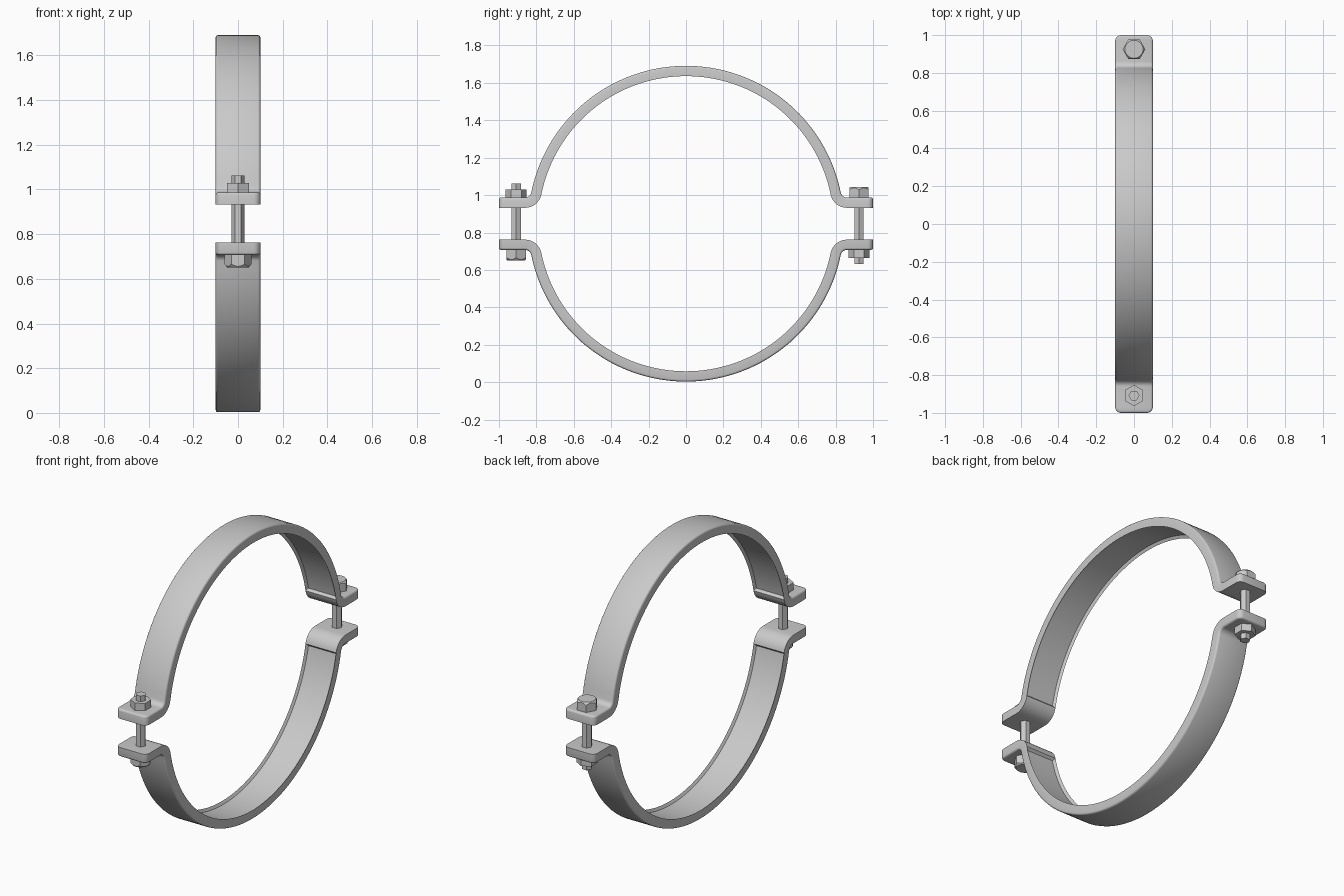
import bpy, bmesh, math
from math import sin, cos, pi

cube = bpy.data.objects.get("Cube")
if cube:
    bpy.data.objects.remove(cube)

steel = bpy.data.materials.new("grey_steel")
steel.use_nodes = True
GREY = (0.59, 0.59, 0.59, 1)
steel.diffuse_color = GREY
steel.node_tree.nodes["Principled BSDF"].inputs["Base Color"].default_value = GREY

MID_Z = 0.847        # height of the ring centre
RADIUS = 0.8165      # strap centre line
THICK = 0.055
HALF_W = 0.1
TAB_Z = 0.1125       # tab centre line above the ring centre
FILLET = 0.062
CORNER = 0.03        # rounded tab corners
ARC_STEPS = 36
TAB_STEPS = 5


def finish(bm, name):
    bmesh.ops.recalc_face_normals(bm, faces=bm.faces)
    mesh = bpy.data.meshes.new(name)
    bm.to_mesh(mesh)
    bm.free()
    mesh.materials.append(steel)
    obj = bpy.data.objects.new(name, mesh)
    bpy.context.collection.objects.link(obj)
    bpy.ops.object.select_all(action="DESELECT")
    obj.select_set(True)
    bpy.context.view_layer.objects.active = obj
    bpy.ops.object.shade_smooth_by_angle(angle=math.radians(32))


def strap_path():
    """Stations (y, z, normal y, normal z, half width) from the crown to the +y tab end."""
    fz = TAB_Z + FILLET
    fy = math.sqrt((RADIUS + FILLET) ** 2 - fz ** 2)
    low = math.atan2(fz, fy)
    path = []
    for i in range(ARC_STEPS + 1):           # quarter of the ring
        a = pi / 2 + (low - pi / 2) * i / ARC_STEPS
        path.append((RADIUS * cos(a), RADIUS * sin(a), cos(a), sin(a), HALF_W))
    for i in range(1, 9):                    # bend into the tab
        a = low + pi + (pi / 2 - low) * i / 8
        path.append((fy + FILLET * cos(a), fz + FILLET * sin(a), -cos(a), -sin(a), HALF_W))
    for i in range(TAB_STEPS + 1):           # flat tab with rounded corners
        a = pi / 2 * i / TAB_STEPS
        path.append((1 - CORNER + CORNER * sin(a), TAB_Z, 0, 1,
                     HALF_W - CORNER + CORNER * cos(a)))
    return path


def half_strap(name, up):
    bm = bmesh.new()
    quarter = strap_path()
    path = [(-y, z, -ny, nz, w) for y, z, ny, nz, w in reversed(quarter[1:])] + quarter
    rings = []
    for y, z, ny, nz, w in path:
        ring = []
        for sx, so in ((-1, -1), (1, -1), (1, 1), (-1, 1)):
            off = so * THICK / 2
            ring.append(bm.verts.new((sx * w, y + ny * off, MID_Z + up * (z + nz * off))))
        rings.append(ring)
    inner = []
    crown = len(quarter) - 1
    for i, (a, b) in enumerate(zip(rings, rings[1:])):
        for k in range(4):
            face = bm.faces.new((a[k], a[k - 1], b[k - 1], b[k]))
            if k == 1 and crown - ARC_STEPS <= i < crown + ARC_STEPS:
                inner.append(face)
    bm.faces.new(rings[0])
    bm.faces.new(rings[-1])
    bmesh.ops.recalc_face_normals(bm, faces=bm.faces)
    # rounded outer rim
    rim = [bm.edges.get((a[k], b[k])) for a, b in zip(rings, rings[1:]) for k in (2, 3)]
    rim += [bm.edges.get((r[2], r[3])) for r in (rings[0], rings[-1])]
    # shallow recess along the inside of the ring
    bmesh.ops.inset_region(bm, faces=inner, thickness=0.01, depth=-0.016,
                           use_even_offset=True)
    bmesh.ops.bevel(bm, geom=rim, offset=0.011, segments=3, profile=0.5, affect="EDGES")
    finish(bm, name)


def hex_part(bm, y, base, tip, radius, turn, chamfer):
    """Six-sided prism, optionally with a round chamfer at its tip."""
    n = 36 if chamfer else 6
    apothem = radius * cos(pi / 6)
    inner = apothem * 0.92
    way = 1 if tip > base else -1
    rings = [[], [], []] if chamfer else [[], []]
    for i in range(n):
        a = 2 * pi * i / n
        r = apothem / cos(a % (pi / 3) - pi / 6)
        c, s = cos(a + turn), sin(a + turn)
        levels = [(r, base), (r, tip)]
        if chamfer:
            levels = [(r, base), (r, tip - way * (r - inner) * 1.2), (inner, tip)]
        for ring, (rad, z) in zip(rings, levels):
            ring.append(bm.verts.new((rad * c, y + rad * s, z)))
    for a, b in zip(rings, rings[1:]):
        for i in range(n):
            bm.faces.new((a[i - 1], a[i], b[i], b[i - 1]))
    bm.faces.new(rings[0])
    bm.faces.new(rings[-1])


def bolt_set(side, y, up):
    """Head on the 'up' side, nut and free shaft end on the other."""
    tab = TAB_Z + THICK / 2 - 0.002
    for part, base, tip, radius, turn, chamfer in (
            ("bolt_shaft", tab, -tab - 0.078, 0.029, 0, False),
            ("bolt_head", tab, tab + 0.058, 0.06, 0, True),
            ("nut", -tab, -tab - 0.045, 0.056, pi / 2, False)):
        bm = bmesh.new()
        hex_part(bm, y, MID_Z + up * base, MID_Z + up * tip, radius, turn, chamfer)
        finish(bm, side + "_" + part)


half_strap("upper_strap", 1)
half_strap("lower_strap", -1)
bolt_set("front", -0.908, -1)
bolt_set("back", 0.925, 1)
